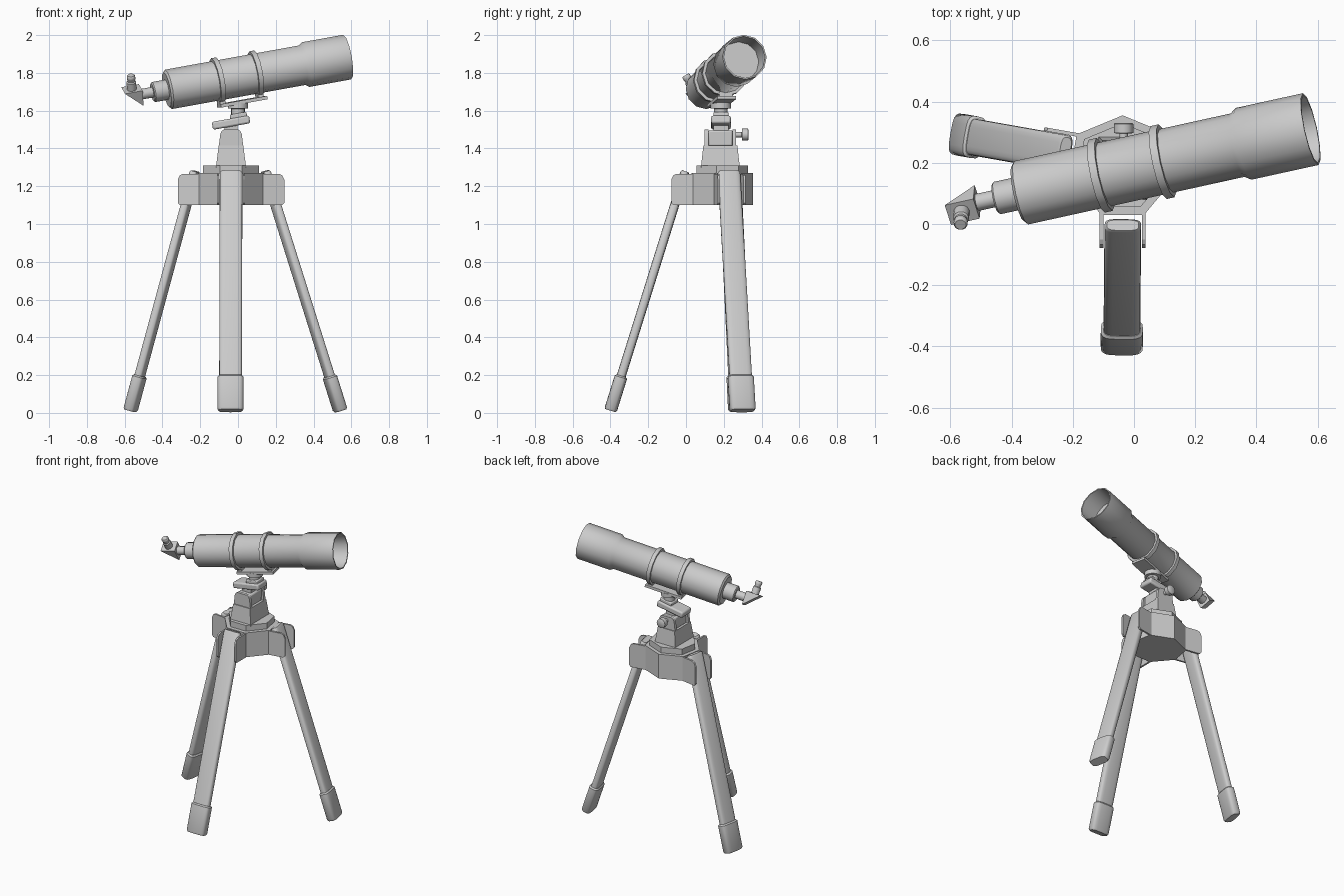
import bpy, bmesh
from math import sin, cos, pi, radians, copysign
from mathutils import Matrix, Vector

if "Cube" in bpy.data.objects:
    bpy.data.objects.remove(bpy.data.objects["Cube"])

I = Matrix.Identity(4)


def loft(name, rings, mat=I, angle=40):
    """Skin a list of equal-length point rings and cap both ends."""
    bm = bmesh.new()
    vs = [[bm.verts.new(mat @ Vector(p)) for p in r] for r in rings]
    n = len(vs[0])
    for a, b in zip(vs, vs[1:]):
        for i in range(n):
            j = (i + 1) % n
            bm.faces.new((a[i], a[j], b[j], b[i]))
    bm.faces.new(vs[0][::-1])
    bm.faces.new(vs[-1])
    bmesh.ops.recalc_face_normals(bm, faces=bm.faces)
    me = bpy.data.meshes.new(name)
    bm.to_mesh(me)
    bm.free()
    ob = bpy.data.objects.new(name, me)
    bpy.context.collection.objects.link(ob)
    bpy.ops.object.select_all(action='DESELECT')
    ob.select_set(True)
    bpy.context.view_layer.objects.active = ob
    bpy.ops.object.shade_smooth_by_angle(angle=radians(angle))
    return ob


def lathe(name, profile, mat=I, n=12):
    """Turn (height, radius) pairs around local z."""
    return loft(name, [[(r * cos(2 * pi * i / n), r * sin(2 * pi * i / n), h)
                        for i in range(n)] for h, r in profile], mat)


def prism(name, pts, a, b, mat=I):
    """Extrude a 2D outline in local xy from z=a to z=b."""
    return loft(name, [[(x, y, z) for x, y in pts] for z in (a, b)], mat, 20)


def box(name, lo, hi, mat=I, bevel=0):
    (x0, y0, z0), (x1, y1, z1) = lo, hi
    ob = prism(name, [(x0, y0), (x1, y0), (x1, y1), (x0, y1)], z0, z1, mat)
    if bevel:
        m = ob.modifiers.new("bevel", 'BEVEL')
        m.width, m.segments = bevel, 2
    return ob


def frame(x, y, z, o):
    """Matrix with the given axes and origin."""
    m = Matrix((x, y, z)).transposed().to_4x4()
    m.translation = o
    return m


# --- optical tube, local x runs from the tube's back to its front ---
T = (Matrix.Translation((-.378, .10, 1.711)) @ Matrix.Rotation(radians(12.4), 4, 'Z')
     @ Matrix.Rotation(radians(-10), 4, 'Y'))
ALONG = T @ Matrix.Rotation(pi / 2, 4, 'Y')
lathe("main_tube", [(0, .094), (.01, .106), (.745, .106), (.765, .12), (.993, .12),
                    (.993, .112), (.86, .106)], ALONG)
lathe("focuser_housing", [(-.078, .048), (-.072, .054), (.005, .054)], ALONG)
lathe("focuser_tube", [(-.16, .028), (-.07, .028)], ALONG)

# tube rings with feet on a rail
for tag, u in (("rear", .28), ("front", .49)):
    lathe(tag + "_tube_ring", [(u - .013, .1), (u - .013, .122), (u + .013, .122), (u + .013, .1)], ALONG)
    box(tag + "_ring_foot", (u - .015, -.035, -.135), (u + .015, .035, -.1), T)
box("mount_rail", (.265, -.05, -.143), (.52, .05, -.125), T)

# diagonal and eyepiece, rolled about the tube axis
R = T @ Matrix.Rotation(radians(28), 4, 'X')
prism("diagonal_prism", [(-.237, .042), (-.14, .042), (-.14, -.05)], -.038, .038,
      R @ Matrix.Rotation(pi / 2, 4, 'X'))
lathe("eyepiece", [(.03, .026), (.085, .026), (.09, .02), (.1, .02), (.104, .023), (.12, .023),
                   (.126, .018)], R @ Matrix.Translation((-.19, 0, 0)))

# --- mount head ---
HX, HY = -.037, .185
lathe("pan_disc", [(1.575, .036), (1.61, .036), (1.612, .054), (1.642, .054)],
      Matrix.Translation((.0, HY, 0)), 16)
TILT = Matrix.Translation((HX, HY, 1.537)) @ Matrix.Rotation(radians(-10), 4, 'Y')
box("tilt_bar", (-.1, -.052, -.021), (.1, .052, .021), TILT, .01)
box("tilt_bar_pad", (0, -.04, .015), (.09, .04, .042), TILT, .006)
box("tilt_pivot", (HX - .035, HY - .04, 1.46), (HX + .035, HY + .04, 1.53))


# tower: tapered block with two rounded cheeks and a pivot block between
def rect(hx, hy, z):
    return [(HX - hx, HY - .003 - hy, z), (HX + hx, HY - .003 - hy, z),
            (HX + hx, HY - .003 + hy, z), (HX - hx, HY - .003 + hy, z)]


loft("tower", [rect(.08, .103, 1.3), rect(.065, .09, 1.415)], angle=20)
for tag, s in (("front", -1), ("back", 1)):
    prism(tag + "_cheek", [(-.065, 1.41), (.065, 1.41), (.057, 1.475), (.05, 1.492), (.038, 1.5),
                           (-.038, 1.5), (-.05, 1.492), (-.057, 1.475)], .064, .084,
          frame((1, 0, 0), (0, 0, 1), (0, s, 0), (HX, HY - .003, 0)))
box("pivot_block", (HX - .05, HY - .067, 1.41), (HX + .05, HY + .062, 1.496), bevel=.01)
lathe("tilt_knob", [(.25, .014), (.295, .014), (.297, .032), (.327, .032), (.33, .028)],
      frame((1, 0, 0), (0, 0, -1), (0, 1, 0), (-.034, 0, 1.473)))

# --- tripod hub, a seven-sided block with a smaller plate on top ---
CX, CY = -.037, .195
half = [(.07, -.165), (.175, -.04), (.15, .098)]
outline = half + [(0, .16)] + [(-x, y) for x, y in half[::-1]]
hub = Matrix.Translation((CX, CY, 0))
prism("tripod_hub", outline, 1.1, 1.27, hub)
prism("hub_top_plate", [(x * .84, y * .84) for x, y in outline], 1.265, 1.31, hub)


# --- legs with feet and hinge cheeks ---
def oval(a, b, z, n=20):
    def p(c):
        return copysign(abs(c) ** .55, c)
    return [(a * p(cos(2 * pi * i / n)), b * p(sin(2 * pi * i / n)), z) for i in range(n)]


legs = {"front": (270, (-.037, -.06, 1.1), (-.04, -.40, .012)),
        "left": (170, (-.275, .24, 1.1), (-.57, .292, .012)),
        "right": (10, (.2, .237, 1.1), (.542, .30, .012))}
for tag, (az, top, foot) in legs.items():
    d = (Vector(top) - Vector(foot))
    length = d.length * 1.165
    d.normalize()
    side = d.cross(Vector((0, 0, 1))).normalized()
    M = frame(side, d.cross(side), d, foot)
    loft(tag + "_leg", [oval(.06, .024, .1), oval(.06, .024, length - .01),
                        oval(.052, .018, length)], M)
    loft(tag + "_foot", [oval(.062, .029, 0), oval(.069, .034, .01), oval(.069, .034, .185),
                         oval(.061, .026, .193)], M)
    A = hub @ Matrix.Rotation(radians(az), 4, 'Z') @ Matrix.Rotation(pi / 2, 4, 'X')
    for k, s in (("a", -1), ("b", 1)):
        prism(f"{tag}_hinge_cheek_{k}", [(.14, 1.1), (.262, 1.1), (.273, 1.112), (.273, 1.235),
                                         (.262, 1.258), (.245, 1.266), (.14, 1.266)],
              s * .063, s * .075, A)
